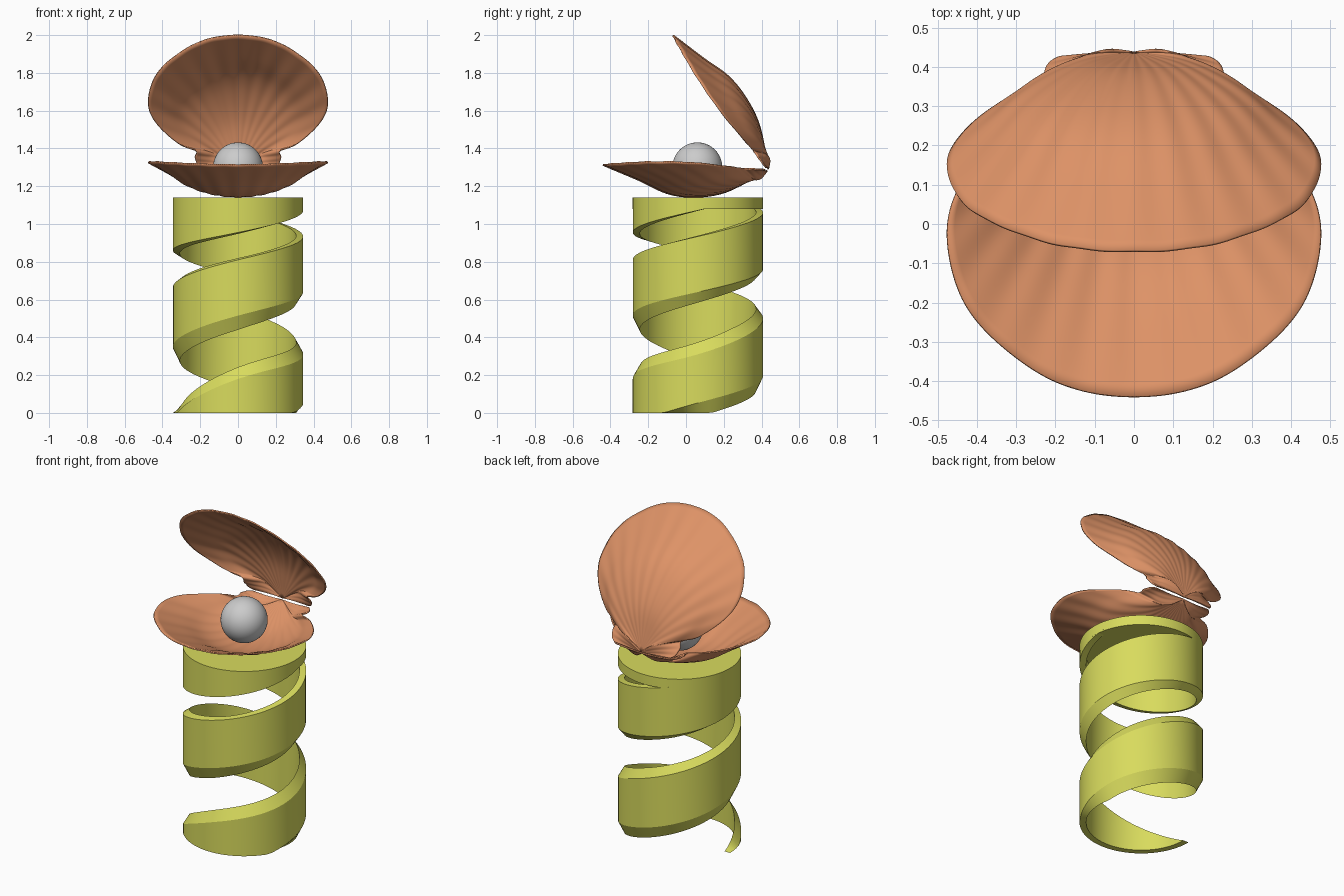
import bpy, bmesh, math
from mathutils import Vector

if "Cube" in bpy.data.objects:
    bpy.data.objects.remove(bpy.data.objects["Cube"])


def material(name, rgb):
    m = bpy.data.materials.new(name)
    m.diffuse_color = (*rgb, 1)
    m.use_nodes = True
    m.node_tree.nodes["Principled BSDF"].inputs["Base Color"].default_value = m.diffuse_color
    return m


def lerp_table(table, x):
    for (x0, y0), (x1, y1) in zip(table, table[1:]):
        if x <= x1:
            return y0 + (y1 - y0) * (x - x0) / (x1 - x0)
    return table[-1][1]


def smooth_path(pts, n):
    """Catmull-Rom curve through a list of 2D points."""
    p = [Vector(q) for q in pts]
    p = [p[0]] + p + [p[-1]]
    out = []
    for a, b, c, d in zip(p, p[1:], p[2:], p[3:]):
        for i in range(n):
            t = i / n
            out.append(0.5 * (2 * b + (c - a) * t + (2 * a - 5 * b + 4 * c - d) * t**2
                              + (3 * b - a - 3 * c + d) * t**3))
    return out + [p[-1]]


def grid_object(name, rows, mat, closed=False, caps=False, angle=40):
    """Skin equally long rows of points."""
    bm = bmesh.new()
    vs = [[bm.verts.new(c) for c in r] for r in rows]
    n = len(rows[0])
    for r0, r1 in zip(vs, vs[1:]):
        for j in range(n if closed else n - 1):
            k = (j + 1) % n
            bm.faces.new((r0[j], r0[k], r1[k], r1[j]))
    if caps:
        bm.faces.new(vs[0])
        bm.faces.new(vs[-1])
    bmesh.ops.remove_doubles(bm, verts=bm.verts, dist=1e-5)
    bmesh.ops.recalc_face_normals(bm, faces=bm.faces)
    me = bpy.data.meshes.new(name)
    bm.to_mesh(me)
    bm.free()
    ob = bpy.data.objects.new(name, me)
    bpy.context.collection.objects.link(ob)
    me.materials.append(mat)
    shade(ob, angle)
    return ob


def shade(ob, angle):
    bpy.ops.object.select_all(action='DESELECT')
    bpy.context.view_layer.objects.active = ob
    ob.select_set(True)
    bpy.ops.object.shade_smooth_by_angle(angle=math.radians(angle))


shell_mat = material("shell", (0.73, 0.29, 0.135))
stand_mat = material("stand", (0.69, 0.71, 0.11))
CY = 0.063          # axis of the stand
R_OUT, R_IN = 0.345, 0.308

# Spiral ribbon: heights of its outer lower and upper edge against turns
lower = smooth_path([(-.5, -.25), (-.25, -.1), (0, .053), (.25, .196), (.5, .35), (.75, .515),
                     (1, .64), (1.25, .76), (1.5, .86), (1.75, .955), (2.1, 1.12)], 8)
upper = smooth_path([(-.5, -.06), (-.25, .18), (0, .31), (.25, .5), (.5, .663), (.75, .81),
                     (1, .934), (1.25, 1.06), (1.5, 1.15), (1.75, 1.2), (2.1, 1.25)], 8)
flare_low = [(-.5, .075), (.75, .075), (1.6, .01), (2.1, 0)]    # inner edge overhang
flare_up = [(-.5, .06), (.1, .065), (.8, .005), (2.1, 0)]
rows = []
for i in range(167):
    t = -0.5 + 2.58 * i / 166
    a = 2 * math.pi * t
    zl, zu = lerp_table(lower, t), lerp_table(upper, t)
    section = [(R_OUT, zl), (R_OUT, zu),
               (R_IN, zu + lerp_table(flare_up, t)), (R_IN, zl - lerp_table(flare_low, t))]
    rows.append([(r * math.cos(a), CY + r * math.sin(a), min(max(z, 0), 1.10))
                 for r, z in section])
grid_object("spiral_ribbon", rows, stand_mat, closed=True, angle=25)

# Round top plate of the stand
bpy.ops.mesh.primitive_cylinder_add(vertices=96, radius=R_OUT, depth=0.06, location=(0, CY, 1.11))
plate = bpy.context.object
plate.name = "top_plate"
plate.data.materials.append(stand_mat)
shade(plate, 30)

# Pearl
bpy.ops.mesh.primitive_uv_sphere_add(segments=48, ring_count=24, radius=0.132,
                                     location=(0, 0.06, 1.30))
bpy.context.object.name = "pearl"
shade(bpy.context.object, 60)

# Shell outline (half): across, distance from hinge; includes the hinge ear
half = [(.19, .012), (.215, .035), (.228, .08), (.225, .125), (.32, .18), (.43, .31), (.475, .44),
        (.45, .59), (.38, .70), (.25, .805), (.13, .855), (0, .87)]
outline = smooth_path(half + [(-x, s) for x, s in half[-2::-1]], 12)
bulge = smooth_path([(0, 0), (.1, .34), (.27, .83), (.45, 1), (.61, .9), (.78, .48), (1, 0)], 6)


def valve(name, base, along, out, depth):
    """Ribbed half shell; along and out are directions in the y-z plane."""
    base, along, out = Vector(base), Vector(along), Vector(out)
    rows = []
    for i in range(29):
        t = i / 28
        row = []
        for x, s in outline:
            phi = math.atan2(x, s)
            c = max(math.cos(phi), 0)
            h = depth * lerp_table(bulge, t) * c ** 1.5
            h += 0.0035 * t * (1 - 0.7 * t ** 5) * math.cos(38 * phi) * c ** .5   # ribs
            h -= 0.028 * (x * t / .475) ** 2
            row.append(base + Vector((x * t, 0, 0)) + along * (s * t) + out * h)
        rows.append(row)
    ob = grid_object(name, rows, shell_mat, angle=60)
    mod = ob.modifiers.new("thickness", 'SOLIDIFY')
    mod.thickness = 0.008
    mod.offset = 0


valve("lower_valve", (0, .43, 1.283), (0, -1, .035), (0, 0, -1), .152)
valve("upper_valve", (0, .435, 1.29), (0, -.58, .815), (0, .815, .58), .122)
